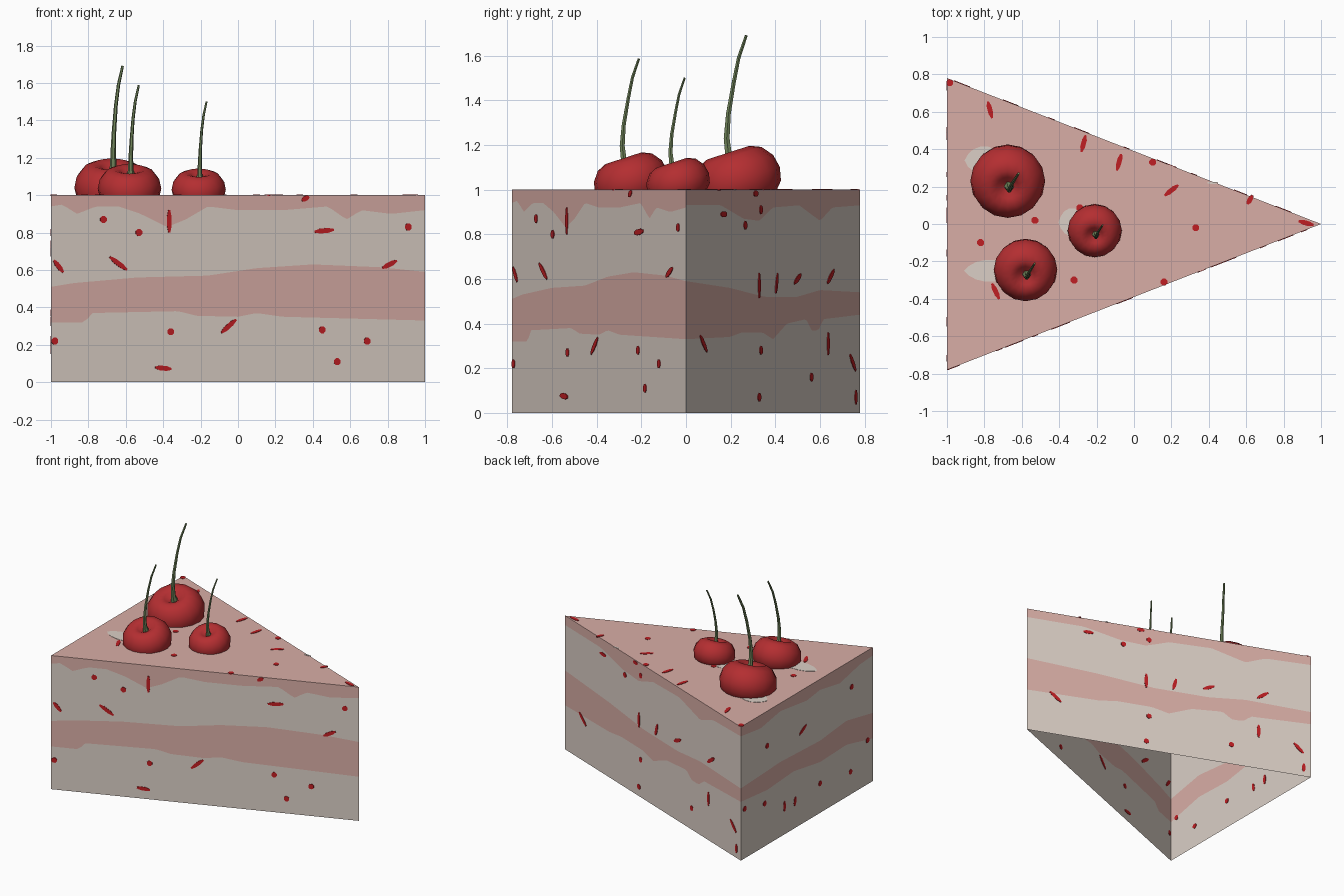
import bpy, bmesh, math
from mathutils import Vector, Matrix

if "Cube" in bpy.data.objects:
    bpy.data.objects.remove(bpy.data.objects["Cube"])


def material(name, rgb):
    lin = [((c / 255 + 0.055) / 1.055) ** 2.4 for c in rgb]
    m = bpy.data.materials.new(name)
    m.diffuse_color = (*lin, 1)
    m.use_nodes = True
    m.node_tree.nodes["Principled BSDF"].inputs["Base Color"].default_value = m.diffuse_color
    return m


CREAM = material("cream", (219, 207, 198))
PINK = material("pink icing", (217, 174, 166))
SPRINKLE = material("sprinkle red", (192, 30, 35))
CHERRY = material("cherry red", (180, 46, 49))
STEM = material("stem green", (112, 132, 90))


def finish(bm, name, *mats):
    me = bpy.data.meshes.new(name)
    bm.to_mesh(me)
    bm.free()
    ob = bpy.data.objects.new(name, me)
    bpy.context.collection.objects.link(ob)
    for m in mats:
        me.materials.append(m)
    return ob


def sample(pts, s):
    for (a, za), (b, zb) in zip(pts, pts[1:]):
        if s <= b:
            return za + (zb - za) * (s - a) / (b - a)
    return pts[-1][1]


def plate(bm, frame, outline, half=0.003):
    # thin prism lying through a surface, so it shows on both sides
    rings = [[bm.verts.new(frame @ Vector((x, y, h))) for x, y in outline]
             for h in (-half, half)]
    n = len(outline)
    bm.faces.new(rings[1])
    bm.faces.new(rings[0][::-1])
    for i in range(n):
        j = (i + 1) % n
        bm.faces.new((rings[0][i], rings[0][j], rings[1][j], rings[1][i]))


def sprinkles(name, frame, width, items):
    # items: position, position, length (0 = dot), angle
    bm = bmesh.new()
    for s, z, length, deg in items:
        a = math.radians(deg)
        lx, ly = (0.02, 0.02) if length == 0 else (length / 2, 0.014)
        out = []
        for k in range(8):
            t = math.tau * (k + 0.5) / 8
            x, y = lx * math.cos(t), ly * math.sin(t)
            out.append((s * width + x * math.cos(a) - y * math.sin(a),
                        z + x * math.sin(a) + y * math.cos(a)))
        plate(bm, frame, out)
    finish(bm, name, SPRINKLE)


def wall(name, p0, p1, low, high, drip, items, cols=72):
    # open sheet in four rows: cream, pink filling, cream, icing drip
    p0, p1 = Vector((*p0, 0)), Vector((*p1, 0))
    bm = bmesh.new()
    grid = []
    for i in range(cols + 1):
        s = i / cols
        base = p0.lerp(p1, s)
        zs = (0, sample(low, s), sample(high, s), sample(drip, s), 1)
        grid.append([bm.verts.new(base + Vector((0, 0, z))) for z in zs])
    for a, b in zip(grid, grid[1:]):
        for r in range(4):
            f = bm.faces.new((a[r], b[r], b[r + 1], a[r + 1]))
            f.material_index = r % 2
    finish(bm, name, CREAM, PINK)
    u = (p1 - p0).normalized()
    up = Vector((0, 0, 1))
    frame = Matrix((u, up, u.cross(up))).transposed().to_4x4()
    frame.translation = p0
    sprinkles(name + "_sprinkles", frame, (p1 - p0).length, items)


BL, FL, TIP = (-1, 0.78), (-1, -0.78), (1, 0)

# Front side of the slice
wall("front_side", FL, TIP,
     [(0, .32), (.09, .32), (.11, .37), (.34, .38), (.39, .355), (.5, .35),
      (.55, .37), (.62, .35), (1, .33)],
     [(0, .51), (.06, .53), (.23, .56), (.42, .57), (.55, .61), (.7, .63),
      (.88, .615), (1, .59)],
     [(0, .94), (.03, .95), (.07, .9), (.12, .94), (.18, .94), (.24, .9), (.31, .83),
      (.36, .87), (.42, .94), (.5, .92), (.62, .92), (.74, .94), (.79, .87),
      (.83, .92), (.91, .9), (1, .92)],
     [(.14, .87, 0, 0), (.235, .8, 0, 0), (.955, .83, 0, 0), (.32, .27, 0, 0),
      (.725, .28, 0, 0), (.845, .22, 0, 0), (.765, .11, 0, 0), (.01, .22, 0, 0),
      (.316, .86, .13, 90), (.18, .635, .13, -35), (.73, .81, .12, 5),
      (.905, .63, .1, 25), (.475, .3, .12, 40), (.3, .075, .1, -5),
      (.02, .62, .09, -50), (.68, .982, .05, 25)])

# Back side of the slice
wall("back_side", TIP, BL,
     [(0, .33), (.25, .34), (.32, .36), (.44, .36), (.5, .33), (.58, .4),
      (.69, .42), (.72, .37), (.76, .37), (.79, .42), (1, .44)],
     [(0, .59), (.25, .56), (.45, .52), (.64, .52), (.77, .55), (1, .54)],
     [(0, .93), (.2, .93), (.33, .87), (.42, .86), (.5, .92), (.65, .93),
      (.77, .86), (.84, .92), (1, .93)],
     [(.216, .89, .08, 0), (.4, .982, .06, 0), (.43, .91, 0, 0), (.34, .84, 0, 0),
      (.42, .57, .12, 90), (.52, .58, .1, 75), (.64, .6, .1, 25),
      (.83, .61, .11, 35), (.1, .31, .12, -40), (.43, .28, 0, 0),
      (.816, .31, .11, 90), (.72, .16, 0, 0), (.42, .07, 0, 0),
      (.957, .225, .11, -45), (.975, .07, .07, 90)])

# Outer end of the slice
wall("outer_end", BL, FL,
     [(0, .44), (.2, .41), (.4, .43), (.6, .38), (.8, .39), (1, .32)],
     [(0, .54), (.3, .56), (.6, .54), (.8, .57), (1, .51)],
     [(0, .93), (.15, .9), (.3, .94), (.5, .9), (.6, .92), (.75, .88), (.9, .93),
      (1, .94)],
     [(.84, .8, 0, 0), (.47, .7, .1, 30), (.2, .74, 0, 0), (.03, .37, 0, 0),
      (.18, .32, 0, 0), (.33, .21, .08, 90), (.41, .2, .07, 80),
      (.6, .22, 0, 0), (.83, .17, 0, 0), (.96, .33, 0, 0)])

# Iced top (the underside is left open)
bm = bmesh.new()
bm.faces.new([bm.verts.new((*p, 1)) for p in (FL, TIP, BL)])
finish(bm, "iced_top", PINK)
sprinkles("top_sprinkles", Matrix.Translation((0, 0, 1)), 1,
          [(-.77, .61, .1, -75), (-.27, .43, .1, 75), (-.08, .33, .1, 75),
           (.2, .18, .1, 38), (.62, .13, .06, 60), (.92, .005, .09, -15),
           (-.74, -.36, .1, -65), (-.53, .02, 0, 0), (.33, -.02, 0, 0),
           (-.32, -.3, 0, 0), (-.82, -.1, 0, 0), (-.29, .085, 0, 0),
           (.16, -.31, 0, 0), (.1, .33, 0, 0), (-.985, .755, 0, 0)])

# Bare cream patches beside the cherries
bm = bmesh.new()
for cx, cy, rx, ry in ((-.8, .34, .1, .075), (-.76, -.25, .14, .06),
                       (-.33, .01, .07, .075), (.42, .22, .03, .006)):
    plate(bm, Matrix.Translation((0, 0, 1)),
          [(cx + rx * math.cos(math.tau * k / 14) * (1 + .06 * math.sin(k * 2)),
            cy + ry * math.sin(math.tau * k / 14)) for k in range(14)], 0.002)
finish(bm, "cream_patches", CREAM)

# Cherries: turned profile with a dimple, leaning forward, each with a stem
PROFILE = [(0, .42), (.12, .45), (.3, .59), (.5, .66), (.75, .55), (.94, .3), (1, 0),
           (.93, -.3), (.7, -.55), (.35, -.68), (0, -.7)]


def cherry(label, x, y, r, tilt=18):
    bm = bmesh.new()
    vs = [bm.verts.new((a, 0, b)) for a, b in PROFILE]
    es = [bm.edges.new(p) for p in zip(vs, vs[1:])]
    bmesh.ops.spin(bm, geom=vs + es, cent=(0, 0, 0), axis=(0, 0, 1),
                   angle=math.tau, steps=16)
    bmesh.ops.remove_doubles(bm, verts=bm.verts, dist=1e-4)
    bmesh.ops.recalc_face_normals(bm, faces=bm.faces)
    for f in bm.faces:
        f.smooth = True
    bm.transform(Matrix.Translation((x, y, 1 + .2 * r))
                 @ Matrix.Rotation(math.radians(tilt), 4, 'X') @ Matrix.Scale(r, 4))
    finish(bm, label + "_cherry", CHERRY)

    # curved stem, flared at the root
    cu = bpy.data.curves.new(label + "_stem", 'CURVE')
    cu.dimensions = '3D'
    cu.bevel_depth = r
    cu.bevel_resolution = 1
    cu.use_fill_caps = True
    path = [(.04, -.13, .58, .15), (.04, -.2, .8, .085), (.04, -.24, 1.15, .075),
            (.06, -.2, 1.7, .06), (.11, -.08, 2.4, .05), (.18, .03, 2.95, .045),
            (.29, .2, 3.45, .035)]
    sp = cu.splines.new('POLY')
    sp.points.add(len(path) - 1)
    for p, (a, b, c, rad) in zip(sp.points, path):
        p.co = (x + a * r, y + b * r, 1 + c * r, 1)
        p.radius = rad
    cu.materials.append(STEM)
    ob = bpy.data.objects.new(label + "_stem", cu)
    bpy.context.collection.objects.link(ob)
    bpy.ops.object.select_all(action='DESELECT')
    ob.select_set(True)
    bpy.context.view_layer.objects.active = ob
    bpy.ops.object.convert(target='MESH')
    bpy.ops.object.shade_smooth_by_angle()


cherry("large", -.675, .23, .2)
cherry("medium", -.58, -.245, .17)
cherry("small", -.21, -.035, .145)
